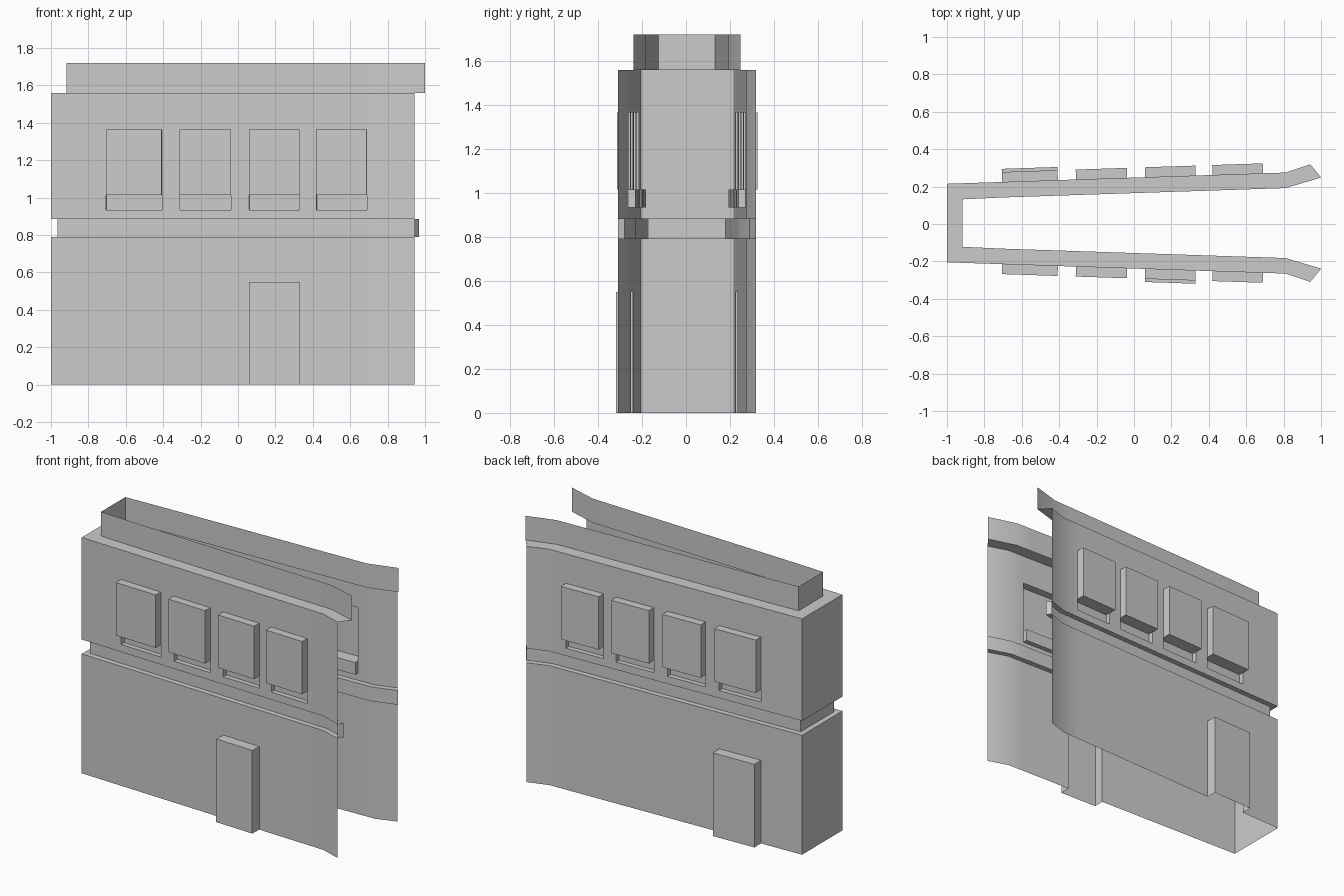
import bpy, bmesh
from mathutils import Vector

if "Cube" in bpy.data.objects:
    bpy.data.objects.remove(bpy.data.objects["Cube"])

# Wall plan: straight tapering side (x, y), then a flared open end
WINDOWS = [(-0.705, -0.407), (-0.31, -0.037), (0.06, 0.33), (0.42, 0.69)]
ROWS = [0, 0.55, 0.79, 0.885, 0.935, 1.015, 1.365, 1.56, 1.72]
RECESS, PARAPET, WINDOW, SILL, DOOR = -0.035, -0.083, 0.053, -0.032, 0.07
DOOR_WINDOW = {1: 0, -1: 2}      # which window each side's door sits under
MID_Y = 0.005


def side_columns(s):
    """Columns from the closed end to the flared end: (point, outward direction)."""
    cols = [((-1.0, 0.21), (-1, 1))]
    for x in [v for w in WINDOWS for v in w]:
        cols.append(((x, 0.21 + (x + 1) * 0.0332), (-0.033, 1)))
    cols.append(((0.81, 0.27), (0, 1)))
    cols.append(((0.943, 0.314), (-0.69, 0.85)))
    return [(Vector((p[0], MID_Y + s * p[1])), Vector((n[0], s * n[1])))
            for p, n in cols]


def side_cells(s):
    """Kind of each column cell: (is a window, is a door)."""
    cells = []
    for k in range(len(WINDOWS)):
        cells += [(False, False), (True, k == DOOR_WINDOW[s])]
    return cells + [(False, False)] * 2


# One path around the building, from one flared end to the other
columns = side_columns(1)[::-1] + side_columns(-1)
cells = side_cells(1)[::-1] + [(False, False)] + side_cells(-1)


def depth(i, j):
    """How far a wall cell is pushed out from the wall plane."""
    window, door = cells[i]
    if j == 0 and door:
        return DOOR
    if j == 2:
        return RECESS
    if j == 4 and window:
        return SILL
    if j == 5 and window:
        return WINDOW
    if j == 7:
        return PARAPET
    return 0.0


bm = bmesh.new()


def quad(*corners):
    verts = []
    for i, z, d in corners:
        p, n = columns[i]
        q = p + n * d
        verts.append(bm.verts.new((q.x, q.y, z)))
    bm.faces.new(verts)


last = len(cells)
for j in range(len(ROWS) - 1):
    z0, z1 = ROWS[j], ROWS[j + 1]
    for i in range(last):
        a = depth(i, j)
        # wall panel
        quad((i, z0, a), (i + 1, z0, a), (i + 1, z1, a), (i, z1, a))
        # ledge up to the next row
        if j + 2 < len(ROWS):
            b = depth(i, j + 1)
            if a != b:
                quad((i, z1, a), (i + 1, z1, a), (i + 1, z1, b), (i, z1, b))
        # jamb to the next column
        if i + 1 < last:
            b = depth(i + 1, j)
            if a != b:
                quad((i + 1, z0, a), (i + 1, z0, b), (i + 1, z1, b), (i + 1, z1, a))
    # end returns of the recessed band
    if j == 2:
        quad((0, z0, 0), (0, z0, RECESS), (0, z1, RECESS), (0, z1, 0))
        quad((last, z0, RECESS), (last, z0, 0), (last, z1, 0), (last, z1, RECESS))

bmesh.ops.remove_doubles(bm, verts=bm.verts, dist=0.0005)
mesh = bpy.data.meshes.new("building_shell")
bm.to_mesh(mesh)
bm.free()
shell = bpy.data.objects.new("building_shell", mesh)
bpy.context.collection.objects.link(shell)

# Soft flare at the open ends, crisp corners elsewhere
bpy.context.view_layer.objects.active = shell
shell.select_set(True)
bpy.ops.object.shade_smooth_by_angle(angle=0.52)
